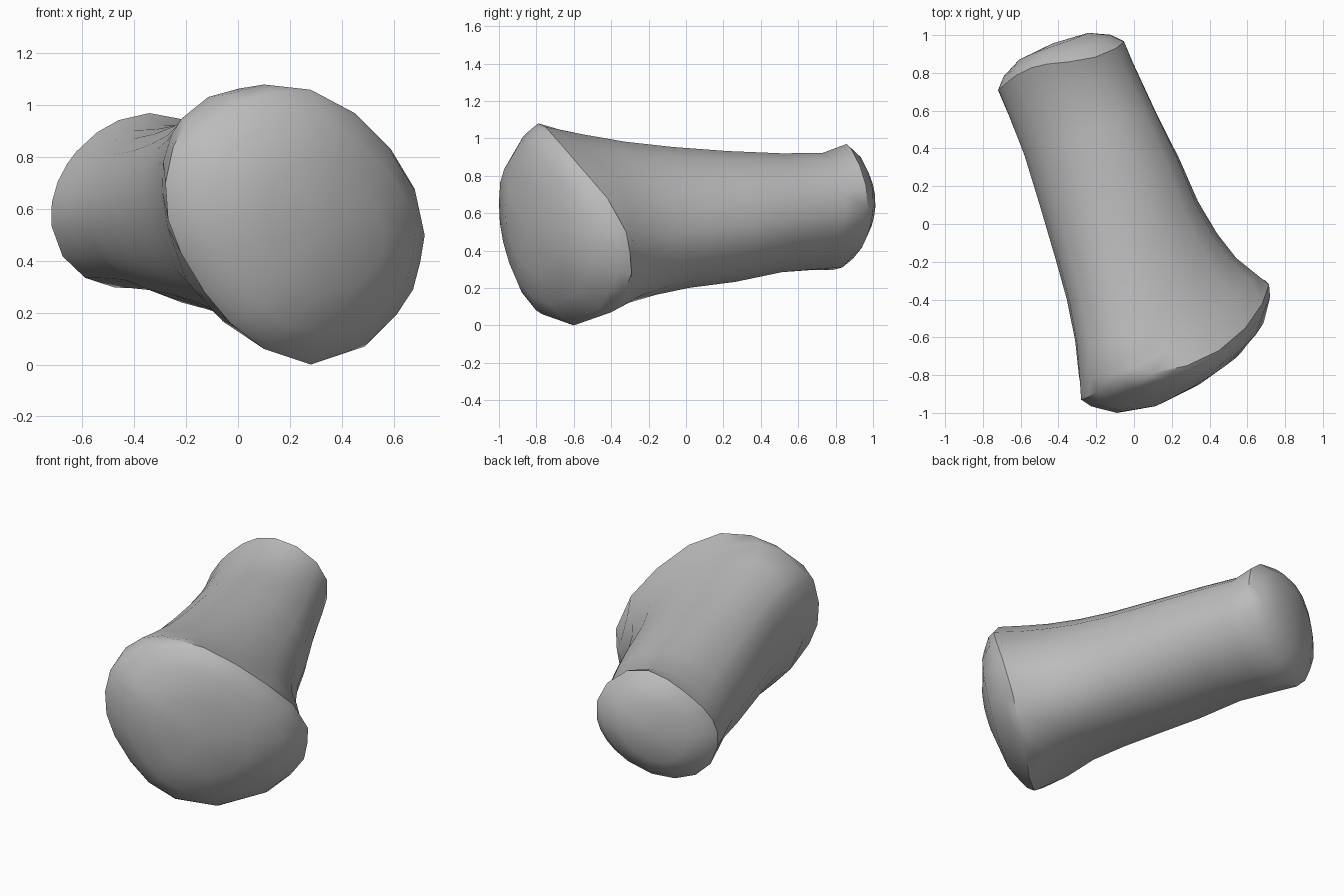
import bpy, bmesh, math
from mathutils import Vector

if "Cube" in bpy.data.objects:
    bpy.data.objects.remove(bpy.data.objects["Cube"])

# Flared front rim, counter-clockwise from the right
RIM = [Vector(p) for p in (
    (.715, -.32, .5), (.68, -.42, .68), (.59, -.55, .83), (.45, -.67, .97), (.28, -.75, 1.06),
    (.1, -.79, 1.08), (-.05, -.83, 1.04), (-.2, -.89, .93), (-.25, -.92, .84), (-.28, -.93, .7),
    (-.27, -.93, .56), (-.22, -.92, .43), (-.13, -.89, .28), (-.03, -.85, .16), (.1, -.77, .06),
    (.28, -.6, 0), (.49, -.4, .07), (.6, -.33, .18), (.665, -.29, .28), (.695, -.3, .39))]
ANGLES = [math.atan2((p.z - .54) / .54, (p.x - .218) / .4975) for p in RIM]

# Shaft sections from back to front: left xy, right xy, top yz, bottom yz
SECTIONS = [
    (-.72, .71, -.05, .97, .855, .965, .82, .30),
    (-.665, .58, .0, .85, .72, .92, .70, .295),
    (-.58, .36, .12, .59, .50, .92, .50, .28),
    (-.50, .10, .24, .35, .20, .935, .25, .23),
    (-.42, -.17, .34, .12, -.10, .96, .0, .20),
    (-.355, -.40, .44, -.05, -.35, .99, -.18, .165),
    (-.31, -.62, .54, -.18, -.57, 1.03, -.33, .125),
    (-.29, -.80, .65, -.27, -.71, 1.06, -.48, .06)]


def section(row, f):
    """Skewed oval through the four extreme points; f runs 0 (back) to 1 (front)."""
    lx, ly, rx, ry, ty, tz, by, bz = row
    cx, cy, cz = (lx + rx) / 2, (ly + ry) / 2, (tz + bz) / 2
    pts = []
    for a in ANGLES:
        c, s = math.cos(a), math.sin(a)
        k = 1 + .12 * (1 - f) * s * c               # slanted oval towards the back
        if s < 0 and c < 0:
            k += .4 * f * (s * c) ** 2              # fuller lower left side
        y = cy + k * c * (ry - ly) / 2 + s * s * ((ty if s > 0 else by) - cy)
        if s > 0:
            y -= .1 * s * s * c * max(0, 1 - 4 * f)  # wavy top of the back rim
        pts.append(Vector((cx + k * c * (rx - lx) / 2 - .09 * f ** 2 * s, y,
                           cz + k * s * (tz - bz) / 2 + (.02 - .12 * f) * c)))
    return pts


def dome(rim, mid, normal, height, profile):
    """Rings of a flattened dome, from the rim inward, and its tip."""
    rings = []
    for r, h in profile:
        ring = []
        for p in rim:
            d = p - mid
            lift = d.dot(normal)
            ring.append(mid + (d - normal * lift) * r + normal * (lift * r ** 4 + h * height))
        rings.append(ring)
    return rings, mid + normal * height


last = len(SECTIONS)
shaft = [section(row, i / last) for i, row in enumerate(SECTIONS)] + [RIM]
back_rings, back_tip = dome(shaft[0], Vector((-.385, .84, .632)), Vector((-.362, .932, 0)),
                            .125, ((.85, .45), (.55, .87)))
front_rings, front_tip = dome(RIM, Vector((.22, -.64, .55)), Vector((.51, -.857, -.066)).normalized(),
                              .245, ((.95, .23), (.78, .61), (.46, .89)))

# Loft everything into one closed body
bm = bmesh.new()
rings = [[bm.verts.new(p) for p in ring] for ring in back_rings[::-1] + shaft + front_rings]
n = len(RIM)
for a, b in zip(rings, rings[1:]):
    for i in range(n):
        j = (i + 1) % n
        bm.faces.new((a[i], a[j], b[j], b[i]))
for ring, tip in ((rings[0], back_tip), (rings[-1], front_tip)):
    v = bm.verts.new(tip)
    for i in range(n):
        bm.faces.new((ring[i], ring[(i + 1) % n], v))
bmesh.ops.recalc_face_normals(bm, faces=bm.faces)
mesh = bpy.data.meshes.new("flared_shaft")
bm.to_mesh(mesh)
bm.free()

body = bpy.data.objects.new("flared_shaft", mesh)
bpy.context.collection.objects.link(body)
grey = bpy.data.materials.new("mid_grey")
grey.diffuse_color = (.5, .5, .5, 1)
grey.use_nodes = True
grey.node_tree.nodes["Principled BSDF"].inputs["Base Color"].default_value = grey.diffuse_color
mesh.materials.append(grey)

# Smooth sides with crisp end rims
bpy.context.view_layer.objects.active = body
body.select_set(True)
bpy.ops.object.shade_smooth_by_angle(angle=math.radians(36))
